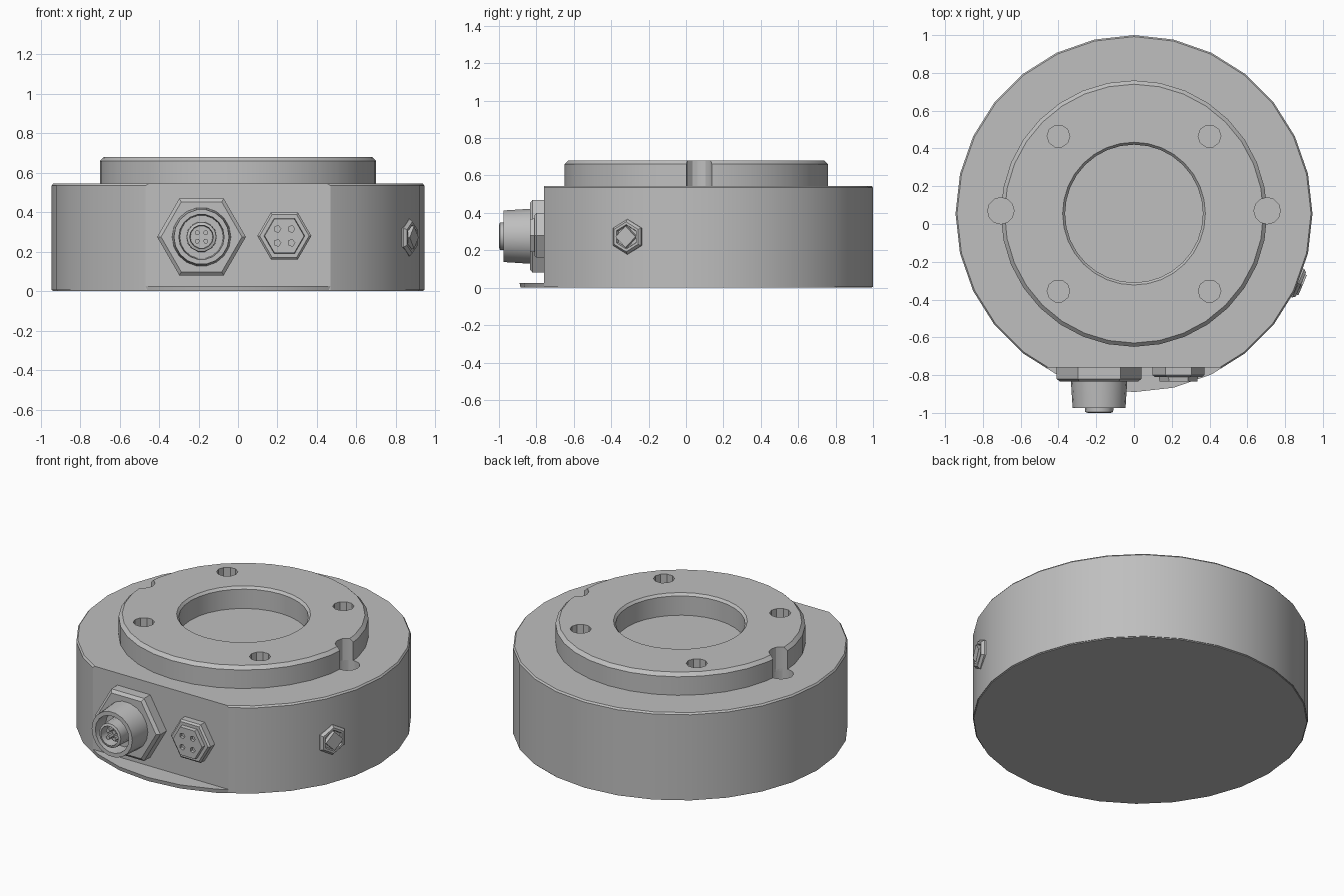
import bpy, bmesh, math
from mathutils import Vector, Matrix, Euler

if "Cube" in bpy.data.objects:
    bpy.data.objects.remove(bpy.data.objects["Cube"], do_unlink=True)

CY = 0.055                                   # centre line of the round housing
metal = bpy.data.materials.new("light_grey_metal")
metal.use_nodes = True
metal.diffuse_color = (0.52, 0.52, 0.52, 1)
metal.node_tree.nodes["Principled BSDF"].inputs["Base Color"].default_value = (0.52, 0.52, 0.52, 1)


def lathe(name, profile, segs, loc, rot=(0, 0, 0), ring=False, flat_y=None):
    """Turn (radius, height) points around z; ring=True closes the profile itself."""
    bm = bmesh.new()
    loops = [[bm.verts.new((r * math.cos(a), r * math.sin(a), h))
              for a in (math.tau * i / segs for i in range(segs))] for r, h in profile]
    pairs = list(zip(loops, loops[1:]))
    if ring:
        pairs.append((loops[-1], loops[0]))
    else:
        bm.faces.new(loops[0])
        bm.faces.new(loops[-1])
    for low, high in pairs:
        for i in range(segs):
            j = (i + 1) % segs
            bm.faces.new((low[i], low[j], high[j], high[i]))
    bm.transform(Matrix.Translation(loc) @ Euler(rot).to_matrix().to_4x4())
    if flat_y is not None:
        geom = bm.verts[:] + bm.edges[:] + bm.faces[:]
        cut = bmesh.ops.bisect_plane(bm, geom=geom, plane_co=(0, flat_y, 0),
                                     plane_no=(0, 1, 0), clear_inner=True)
        edges = [e for e in cut["geom_cut"] if isinstance(e, bmesh.types.BMEdge)]
        bmesh.ops.contextual_create(bm, geom=edges)
    bmesh.ops.recalc_face_normals(bm, faces=bm.faces[:])
    mesh = bpy.data.meshes.new(name)
    bm.to_mesh(mesh)
    bm.free()
    mesh.materials.append(metal)
    obj = bpy.data.objects.new(name, mesh)
    bpy.context.collection.objects.link(obj)
    return obj


def activate(obj):
    bpy.ops.object.select_all(action="DESELECT")
    obj.select_set(True)
    bpy.context.view_layer.objects.active = obj


def drill(obj, cutters):
    activate(obj)
    for cutter in cutters:
        mod = obj.modifiers.new("hole", "BOOLEAN")
        mod.operation, mod.solver, mod.object = "DIFFERENCE", "EXACT", cutter
        bpy.ops.object.modifier_apply(modifier=mod.name)


# Housing with a flat front, standing on a thin full disc
housing = lathe("housing", [(0.945, 0.005), (0.945, 0.535), (0.937, 0.545)], 28,
                (0, CY, 0), flat_y=-0.76)
base = lathe("base_disc", [(0.94, 0), (0.945, 0.025)], 28, (0, CY, 0))

# Raised flange with a central bore
flange = lathe("flange", [(0.365, 0.53), (0.705, 0.53), (0.705, 0.66), (0.685, 0.68),
                          (0.378, 0.68), (0.365, 0.665)], 32, (0, CY, 0), ring=True)

# Four bolt holes in the flange and two dowel holes across its rim
bolts = [lathe("bolt_cutter", [(0.06, 0.62), (0.06, 0.8)], 10, (0.4 * sx, CY + 0.41 * sy, 0))
         for sx in (-1, 1) for sy in (-1, 1)]
dowels = [lathe("dowel_cutter", [(0.07, 0.48), (0.07, 0.8)], 12, (0.705 * sx, 0.07, 0))
          for sx in (-1, 1)]
drill(flange, bolts + dowels)
drill(housing, dowels)

# Large round connector on the front
FRONT = (math.pi / 2, 0, 0)
plug_at = Vector((-0.185, -0.74, 0.275))
parts = [
    lathe("connector_nut", [(0.225, 0), (0.225, 0.08), (0.205, 0.095)], 6, plug_at, FRONT),
    lathe("connector_barrel", [(0.152, 0.05), (0.14, 0.235), (0.115, 0.235), (0.11, 0.14)],
          18, plug_at, FRONT),
    lathe("connector_core", [(0.078, 0.1), (0.075, 0.255), (0.06, 0.26), (0.057, 0.2)],
          14, plug_at, FRONT),
]
for i in range(4):
    a = math.pi / 4 + i * math.pi / 2
    offset = Vector((0.03 * math.cos(a), 0, 0.03 * math.sin(a)))
    parts.append(lathe("connector_pin", [(0.013, 0.18), (0.013, 0.245)], 6,
                       plug_at + offset, FRONT))

# Small hexagonal socket beside it
socket_at = Vector((0.235, -0.74, 0.28))
parts.append(lathe("socket_nut", [(0.137, 0), (0.137, 0.06), (0.125, 0.07)], 6, socket_at, FRONT))
cap = lathe("socket_cap", [(0.108, 0.04), (0.1, 0.093)], 6, socket_at, FRONT)
contacts = []
for i in range(4):
    a = math.pi / 4 + i * math.pi / 2
    offset = Vector((0.05 * math.cos(a), 0, 0.05 * math.sin(a)))
    contacts.append(lathe("contact_cutter", [(0.018, 0.075), (0.018, 0.2)], 5,
                          socket_at + offset, FRONT))
drill(cap, contacts)

# Screw plug on the left side, pointing outward
angle = math.radians(-23)
screw_at = Vector((0.9 * math.cos(angle), CY + 0.9 * math.sin(angle), 0.272))
SIDE = (0, math.pi / 2, angle)
parts += [
    lathe("side_plug", [(0.094, 0), (0.094, 0.045), (0.08, 0.06), (0.065, 0.06), (0.06, 0.045)],
          6, screw_at, SIDE),
    lathe("side_plug_bit", [(0.058, 0.03), (0.058, 0.07)], 4, screw_at, SIDE),
]

for cutter in bolts + dowels + contacts:
    bpy.data.objects.remove(cutter, do_unlink=True)

for obj in [housing, base, flange, cap] + parts:
    activate(obj)
    bpy.ops.object.shade_smooth_by_angle(angle=math.radians(30))
